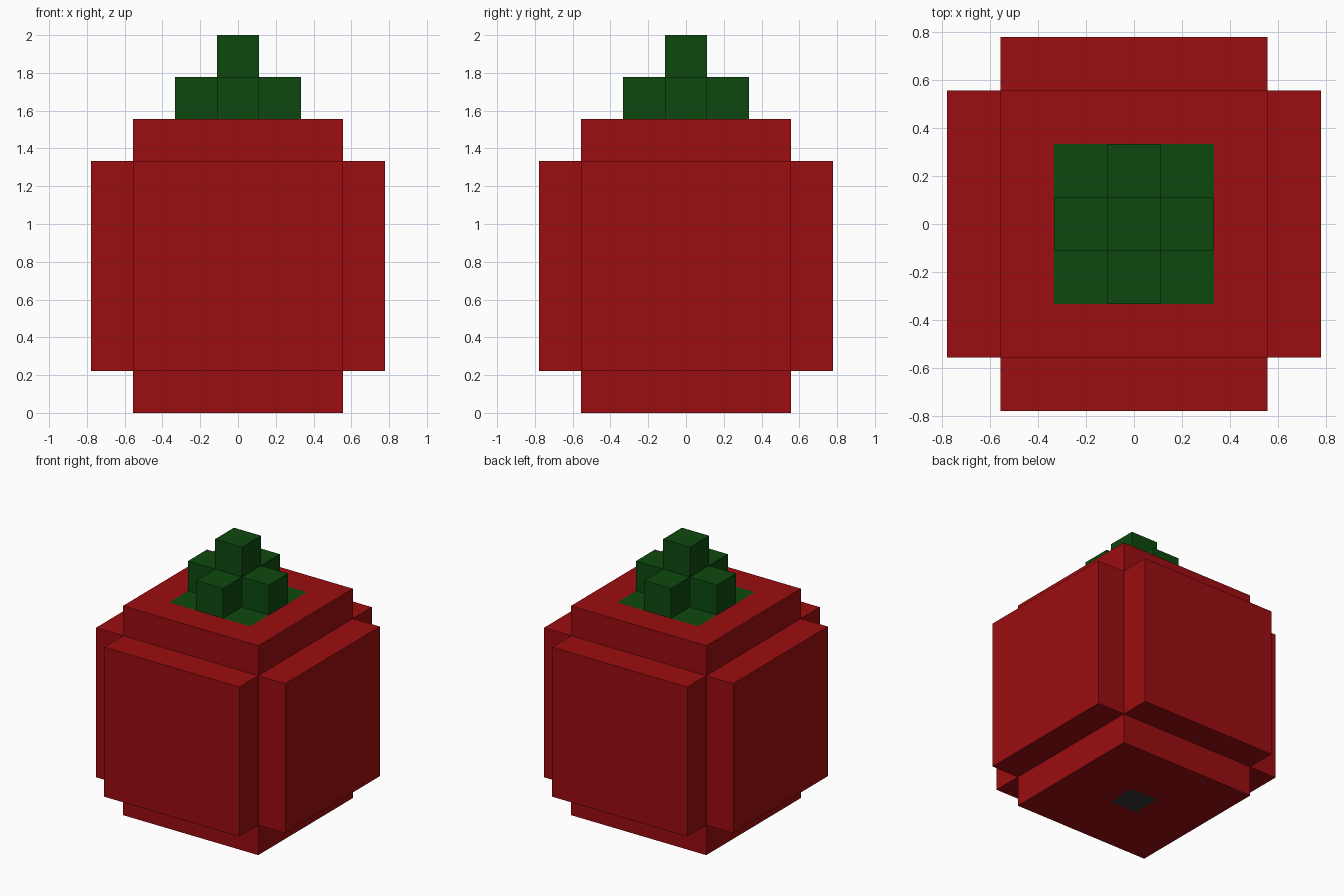
import bpy
import bmesh
from mathutils import Vector

cube = bpy.data.objects.get("Cube")
if cube:
    bpy.data.objects.remove(cube, do_unlink=True)

U = 2 / 9  # edge of one block


def material(name, rgb):
    mat = bpy.data.materials.new(name)
    mat.use_nodes = True
    mat.diffuse_color = (*rgb, 1)
    mat.node_tree.nodes["Principled BSDF"].inputs["Base Color"].default_value = (*rgb, 1)
    return mat


RED = material("deep red", (0.33, 0.004, 0.005))
GREEN = material("leaf green", (0.0042, 0.066, 0.0048))
BLACK = material("dark grey", (0.04, 0.04, 0.04))


def stepped_block(width, bottom, top, low, high):
    """Square column whose four sides step out one block between low and high."""
    bm = bmesh.new()
    bmesh.ops.create_cube(bm, size=1)
    for v in bm.verts:
        v.co = Vector((v.co.x * width, v.co.y * width, bottom + (v.co.z + 0.5) * (top - bottom))) * U
    for z in (low, high):
        if bottom < z < top:
            bmesh.ops.bisect_plane(bm, geom=bm.verts[:] + bm.edges[:] + bm.faces[:],
                                   plane_co=(0, 0, z * U), plane_no=(0, 0, 1))
    bm.normal_update()
    sides = [f for f in bm.faces if abs(f.normal.z) < 0.5
             and low * U < f.calc_center_median().z < high * U]
    normals = [f.normal.copy() for f in sides]
    panels = bmesh.ops.extrude_discrete_faces(bm, faces=sides)["faces"]
    for face in panels:
        n = max(normals, key=lambda d: d.dot(face.calc_center_median()))
        bmesh.ops.translate(bm, verts=face.verts[:], vec=n * U)
    bm.normal_update()
    return bm


def finish(bm, name, mats):
    mesh = bpy.data.meshes.new(name)
    bm.to_mesh(mesh)
    bm.free()
    for mat in mats:
        mesh.materials.append(mat)
    obj = bpy.data.objects.new(name, mesh)
    bpy.context.collection.objects.link(obj)


# Fruit body, with a green patch inset on top and a dark one underneath
bm = stepped_block(5, 0, 7, 1, 6)
for z, border, index in ((7, 1, 1), (0, 2, 2)):
    cap = [f for f in bm.faces if abs(f.calc_center_median().z - z * U) < 1e-4]
    bmesh.ops.inset_region(bm, faces=cap, thickness=border * U, use_even_offset=True)
    for f in cap:
        f.material_index = index
finish(bm, "fruit_body", (RED, GREEN, BLACK))

# Stem with four leaf blocks around its foot, open where it sits on the body
bm = stepped_block(1, 7, 9, 7, 8)
under = [f for f in bm.faces if f.calc_center_median().z < 7 * U + 1e-4]
bmesh.ops.delete(bm, geom=under, context="FACES")
finish(bm, "stem_and_leaves", (GREEN,))
